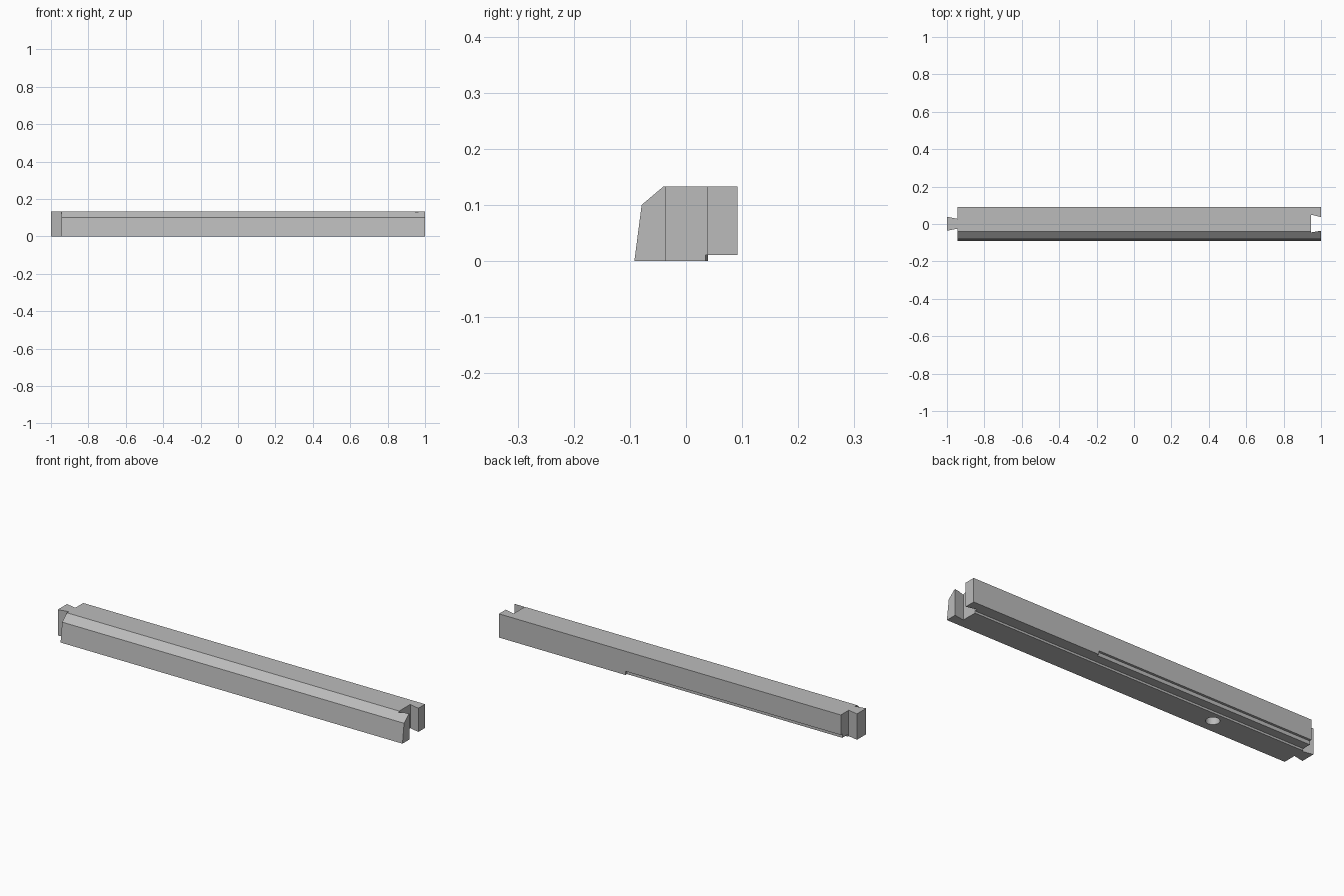
import bpy
import bmesh
import math
from mathutils import Vector

if "Cube" in bpy.data.objects:
    bpy.data.objects.remove(bpy.data.objects["Cube"], do_unlink=True)

grey = bpy.data.materials.new("plain grey")
grey.use_nodes = True
colour = (0.5, 0.5, 0.5, 1)
grey.diffuse_color = colour
grey.node_tree.nodes["Principled BSDF"].inputs["Base Color"].default_value = colour


def prism(name, points, offset):
    """Extrude a closed 3D outline along an offset."""
    bm = bmesh.new()
    face = bm.faces.new([bm.verts.new(p) for p in points])
    grown = bmesh.ops.extrude_face_region(bm, geom=[face])["geom"]
    verts = [g for g in grown if isinstance(g, bmesh.types.BMVert)]
    bmesh.ops.translate(bm, verts=verts, vec=Vector(offset))
    bmesh.ops.recalc_face_normals(bm, faces=bm.faces)
    mesh = bpy.data.meshes.new(name)
    bm.to_mesh(mesh)
    bm.free()
    mesh.materials.append(grey)
    obj = bpy.data.objects.new(name, mesh)
    bpy.context.collection.objects.link(obj)
    return obj


def combine(target, tool, operation):
    """Apply a boolean and remove the helper."""
    mod = target.modifiers.new(operation.lower(), "BOOLEAN")
    mod.object = tool
    mod.operation = operation
    mod.solver = "EXACT"
    bpy.context.view_layer.objects.active = target
    bpy.ops.object.modifier_apply(modifier=mod.name)
    bpy.data.objects.remove(tool, do_unlink=True)


HEIGHT = 0.133
NECK = 0.945

# Chamfered bar with a stepped underside
profile = [(-0.092, 0), (-0.079, 0.1), (-0.04, HEIGHT), (0.092, HEIGHT),
           (0.092, 0.011), (0.035, 0.011), (0.035, 0)]
bar = prism("rail_bar", [(-NECK, y, z) for y, z in profile], (1 + NECK, 0, 0))

# Dovetail tongue at the right end
tongue = prism("dovetail_tongue",
               [(-1, -0.036, 0), (-1, 0.039, 0), (-NECK, 0.028, 0),
                (-0.93, 0.028, 0), (-0.93, -0.025, 0), (-NECK, -0.025, 0)],
               (0, 0, HEIGHT))
combine(bar, tongue, "UNION")

# Matching dovetail socket at the left end
socket = prism("socket_cutter",
               [(NECK, -0.045, -0.1), (NECK, 0.05, -0.1), (1, 0.037, -0.1),
                (1.1, 0.037, -0.1), (1.1, -0.036, -0.1), (1, -0.036, -0.1)],
               (0, 0, 0.4))
combine(bar, socket, "DIFFERENCE")

# Shallow rebate along the lower back edge
rebate = prism("rebate_cutter",
               [(-1.1, 0.08, -0.1), (-1.1, 0.2, -0.1),
                (-1.1, 0.2, 0.03), (-1.1, 0.08, 0.03)],
               (1.38, 0, 0))
combine(bar, rebate, "DIFFERENCE")

# Blind round hole in the underside
sides = 32
ring = [(-0.47 + 0.032 * math.cos(2 * math.pi * i / sides),
         -0.02 + 0.032 * math.sin(2 * math.pi * i / sides), -0.05)
        for i in range(sides)]
hole = prism("hole_cutter", ring, (0, 0, 0.11))
combine(bar, hole, "DIFFERENCE")

# Smooth the hole wall, keep the edges sharp
bpy.ops.object.select_all(action="DESELECT")
bar.select_set(True)
bpy.context.view_layer.objects.active = bar
bpy.ops.object.shade_smooth_by_angle(angle=math.radians(20))
